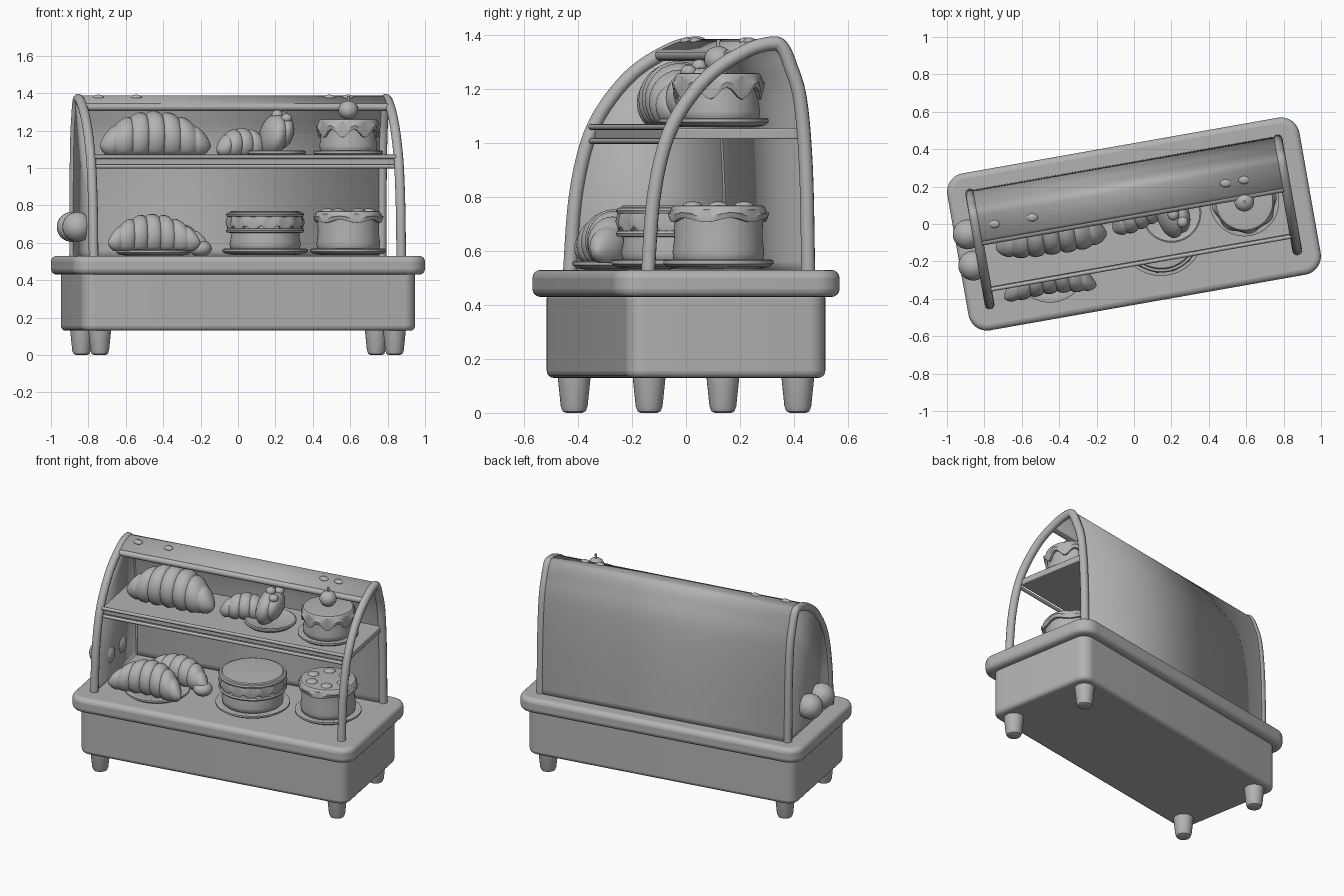
import bpy, bmesh, math
from mathutils import Matrix, Vector

cube = bpy.data.objects.get("Cube")
if cube:
    bpy.data.objects.remove(cube, do_unlink=True)

TURN = Matrix.Rotation(math.radians(10), 4, 'Z')   # the whole case stands turned
clay = bpy.data.materials.new("grey_clay")
clay.use_nodes = True
clay.diffuse_color = (0.45, 0.45, 0.45, 1)
clay.node_tree.nodes["Principled BSDF"].inputs["Base Color"].default_value = (0.45, 0.45, 0.45, 1)


def finish(name, bm, matrix=None, angle=40, bevel=0, thick=0):
    bmesh.ops.recalc_face_normals(bm, faces=bm.faces)
    mesh = bpy.data.meshes.new(name)
    bm.to_mesh(mesh)
    bm.free()
    ob = bpy.data.objects.new(name, mesh)
    bpy.context.collection.objects.link(ob)
    mesh.materials.append(clay)
    ob.matrix_world = matrix or Matrix()
    if thick:
        mod = ob.modifiers.new("thickness", 'SOLIDIFY')
        mod.thickness, mod.offset = thick, 0
    if bevel:
        mod = ob.modifiers.new("soft_edges", 'BEVEL')
        mod.width, mod.segments = bevel, 4
    bpy.ops.object.select_all(action='DESELECT')
    ob.select_set(True)
    bpy.context.view_layer.objects.active = ob
    bpy.ops.object.shade_smooth_by_angle(angle=math.radians(angle))
    return ob


def rounded_box(name, half_x, y0, y1, z0, z1, corner, edge):
    bm = bmesh.new()
    size = Matrix.Diagonal((2 * half_x, y1 - y0, z1 - z0, 1))
    bmesh.ops.create_cube(bm, size=1, matrix=Matrix.Translation((0, (y0 + y1) / 2, (z0 + z1) / 2)) @ size)
    if corner:
        upright = [e for e in bm.edges if abs(e.verts[0].co.z - e.verts[1].co.z) > 0.01]
        bmesh.ops.bevel(bm, geom=upright, offset=corner, segments=8, profile=0.5, affect='EDGES')
    return finish(name, bm, TURN, bevel=edge)


def skin(bm, rings):
    for a, b in zip(rings, rings[1:]):
        n = len(a)
        for i in range(n):
            bm.faces.new((a[i], a[(i + 1) % n], b[(i + 1) % n], b[i]))
    bm.faces.new(rings[0])
    bm.faces.new(rings[-1])


def lathe(name, profile, matrix, lobes=0, sides=64):
    """Profile entries are radius, height, vertical wave, radial wave."""
    bm, rings = bmesh.new(), []
    for r, z, *wave in profile:
        dz, dr = wave or (0, 0)
        ring = []
        for i in range(sides):
            a = math.tau * i / sides
            w = math.sin(lobes * a)
            ring.append(bm.verts.new(((r + dr * w) * math.cos(a), (r + dr * w) * math.sin(a), z + dz * w)))
        rings.append(ring)
    skin(bm, rings)
    return finish(name, bm, matrix)


def ball(name, pos, scale, turn=None):
    bm = bmesh.new()
    bmesh.ops.create_uvsphere(bm, u_segments=24, v_segments=16, radius=1)
    m = Matrix.Translation(pos) @ (turn or Matrix()) @ Matrix.Diagonal((*scale, 1))
    return finish(name, bm, m)


def croissant(name, pos, length, width, height, bend, yaw, ridges=7):
    bm, rings, steps, sides = bmesh.new(), [], 70, 24
    for k in range(steps + 1):
        t = (2 * k / steps - 1) * 0.995
        stripe = abs(math.sin(ridges * math.pi * (t + 1) / 2))
        r = (1 - abs(t) ** 2.3) ** 0.62 * (0.86 + 0.14 * stripe ** 0.5)
        ring = []
        for i in range(sides):
            a = math.tau * i / sides
            ring.append(bm.verts.new((t * length / 2,
                                      -bend * t * t + r * width / 2 * math.cos(a),
                                      max(0, height * (0.42 + 0.58 * r * math.sin(a) - 0.2 * t * t)))))
        rings.append(ring)
    skin(bm, rings)
    return finish(name, bm, Matrix.Translation(pos) @ Matrix.Rotation(math.radians(yaw), 4, 'Z'), angle=60)


def plate(name, pos, r):
    lathe(name, [(r * 0.7, 0), (r * 0.92, 0.006), (r, 0.018), (r, 0.03), (r * 0.95, 0.034), (r * 0.8, 0.026)],
          Matrix.Translation(pos))


def tube(name, points, radius):
    curve = bpy.data.curves.new(name, 'CURVE')
    curve.dimensions, curve.bevel_depth, curve.bevel_resolution = '3D', radius, 4
    curve.use_fill_caps = True
    spline = curve.splines.new('POLY')
    spline.points.add(len(points) - 1)
    for p, co in zip(spline.points, points):
        p.co = (*co, 1)
    ob = bpy.data.objects.new(name, curve)
    bpy.context.collection.objects.link(ob)
    curve.materials.append(clay)
    ob.matrix_world = TURN


# base, counter rim and feet
rounded_box("base_cabinet", 0.906, -0.376, 0.376, 0.13, 0.45, 0.07, 0.025)
rounded_box("counter_rim", 0.956, -0.426, 0.426, 0.43, 0.53, 0.1, 0.03)
for sx in (-1, 1):
    for sy in (-1, 1):
        lathe("foot", [(0.03, 0), (0.043, 0.006), (0.05, 0.025), (0.063, 0.15)],
              TURN @ Matrix.Translation((0.8 * sx, 0.28 * sy, 0)), sides=24)

# arched outline from front foot to back foot
KEYS = [(-.29, .52), (-.27, .79), (-.225, 1.0), (-.155, 1.14), (-.045, 1.265), (.09, 1.347),
        (.18, 1.37), (.215, 1.355), (.245, 1.29), (.283, 1.16), (.305, .9), (.313, .52)]


def smooth_path(keys, steps=6):
    p = [Vector(k) for k in [keys[0], *keys, keys[-1]]]
    out = []
    for a, b, c, d in zip(p, p[1:], p[2:], p[3:]):
        for i in range(steps):
            t = i / steps
            out.append(b + (c - a) * t / 2 + (a * 2 - b * 5 + c * 4 - d) * t * t / 2
                       + (b * 3 - a - c * 3 + d) * t ** 3 / 2)
    return out + [p[-1]]


ARCH = smooth_path(KEYS)
END = 0.835
for x, side in ((-END, "right"), (END, "left")):
    tube(side + "_arch", [(x, q.x, q.y) for q in ARCH], 0.026)

# curved back and roof shell
bm = bmesh.new()
rows = [[bm.verts.new((x, q.x, q.y)) for x in (-END, END)] for q in ARCH[28:]]
for a, b in zip(rows, rows[1:]):
    bm.faces.new((a[0], a[1], b[1], b[0]))
finish("back_shell", bm, TURN, thick=0.034)
tube("roof_front_edge", [(x, ARCH[28].x, ARCH[28].y) for x in (-END, END)], 0.02)

# closed end wall; the other end is open
bm = bmesh.new()
bm.faces.new([bm.verts.new((-END, q.x, q.y)) for q in ARCH])
finish("end_wall", bm, TURN, thick=0.02)
for y in (0.1, -0.07):
    ball("end_knob", TURN @ Vector((-0.885, y, 0.685)), (0.08, 0.08, 0.08))
for x in (-0.735, -0.53, 0.52, 0.62):
    ball("roof_lamp", TURN @ Vector((x, 0.13, 1.378)), (0.03, 0.022, 0.014))

# shelf with front rails
rounded_box("shelf", END, -0.2, 0.3, 1.015, 1.055, 0, 0.006)
for z in (1.008, 1.06):
    tube("shelf_rail", [(-END, -0.212, z), (END, -0.212, z)], 0.011)

# croissants
croissant("large_croissant", (-0.45, -0.03, 1.065), 0.6, 0.27, 0.24, 0.06, 8)
croissant("front_croissant", (-0.46, -0.27, 0.555), 0.5, 0.21, 0.2, 0.09, 8)
croissant("rear_croissant", (-0.4, -0.04, 0.55), 0.48, 0.18, 0.17, 0.06, 0)
croissant("shelf_croissant", (0.02, 0.06, 1.065), 0.32, 0.18, 0.15, 0.03, 25, 5)
plate("croissant_plate", (-0.45, -0.22, 0.53), 0.2)
ball("small_bun", (-0.2, -0.09, 0.57), (0.06, 0.06, 0.045))


def cake(name, x, y, z, r, icing_low, top, lobes, drip):
    at = Matrix.Translation((x, y, z))
    plate(name + "_plate", (x, y, z), r * 1.2)
    lathe(name + "_sponge", [(r * 0.9, 0.02), (r * 0.98, 0.035), (r, 0.06), (r * 0.96, (icing_low + 0.06) / 2),
                             (r * 0.98, top - 0.03)], at)
    lathe(name + "_icing", [(r * 0.94, icing_low, drip, 0), (r * 1.06, icing_low, drip, 0.004),
                            (r * 1.09, icing_low + 0.02, drip, 0.006), (r * 1.05, top - 0.03, 0, 0.004),
                            (r * 1.04, top - 0.015), (r * 0.98, top - 0.002), (r * 0.9, top), (0.01, top)],
          at, lobes)


# cakes
cake("layer_cake", 0.145, -0.05, 0.535, 0.19, 0.14, 0.235, 14, 0.016)
cake("round_cake", 0.59, 0.12, 0.535, 0.17, 0.18, 0.235, 6, 0.008)
cake("cherry_cake", 0.59, 0.12, 1.06, 0.155, 0.125, 0.2, 8, 0.022)
for z in (0.665, 0.75):
    lathe("layer_cake_band", [(0.17, z - 0.014), (0.205, z - 0.01), (0.21, z), (0.205, z + 0.01), (0.17, z + 0.014)],
          Matrix.Translation((0.145, -0.05, 0)))
for i in range(6):
    a = math.tau * i / 6
    ball("cake_dollop", (0.59 + 0.11 * math.cos(a), 0.12 + 0.11 * math.sin(a), 0.77), (0.035, 0.035, 0.014))

# cherry with stalk
ball("cherry", (0.59, 0.12, 1.31), (0.053, 0.053, 0.05))
lathe("cherry_stalk", [(0.012, 0), (0.006, 0.015), (0.008, 0.035)], Matrix.Translation((0.59, 0.12, 1.35)), sides=12)

# standing cream pastry on a small plate
plate("pastry_plate", (0.2, 0.06, 1.06), 0.16)
lean = Matrix.Rotation(math.radians(14), 4, 'Y') @ Matrix.Rotation(math.radians(15), 4, 'Z')
ball("pastry_shell", (0.19, 0.06, 1.175), (0.07, 0.14, 0.115), lean)
ball("pastry_cream", (0.24, 0.05, 1.19), (0.055, 0.1, 0.09), lean)
for dx, dy, dz in ((0, 0, 0.02), (0.05, -0.04, 0), (0.03, 0.05, 0.01)):
    ball("pastry_berry", (0.21 + dx, 0.05 + dy, 1.265 + dz), (0.03, 0.03, 0.026))
